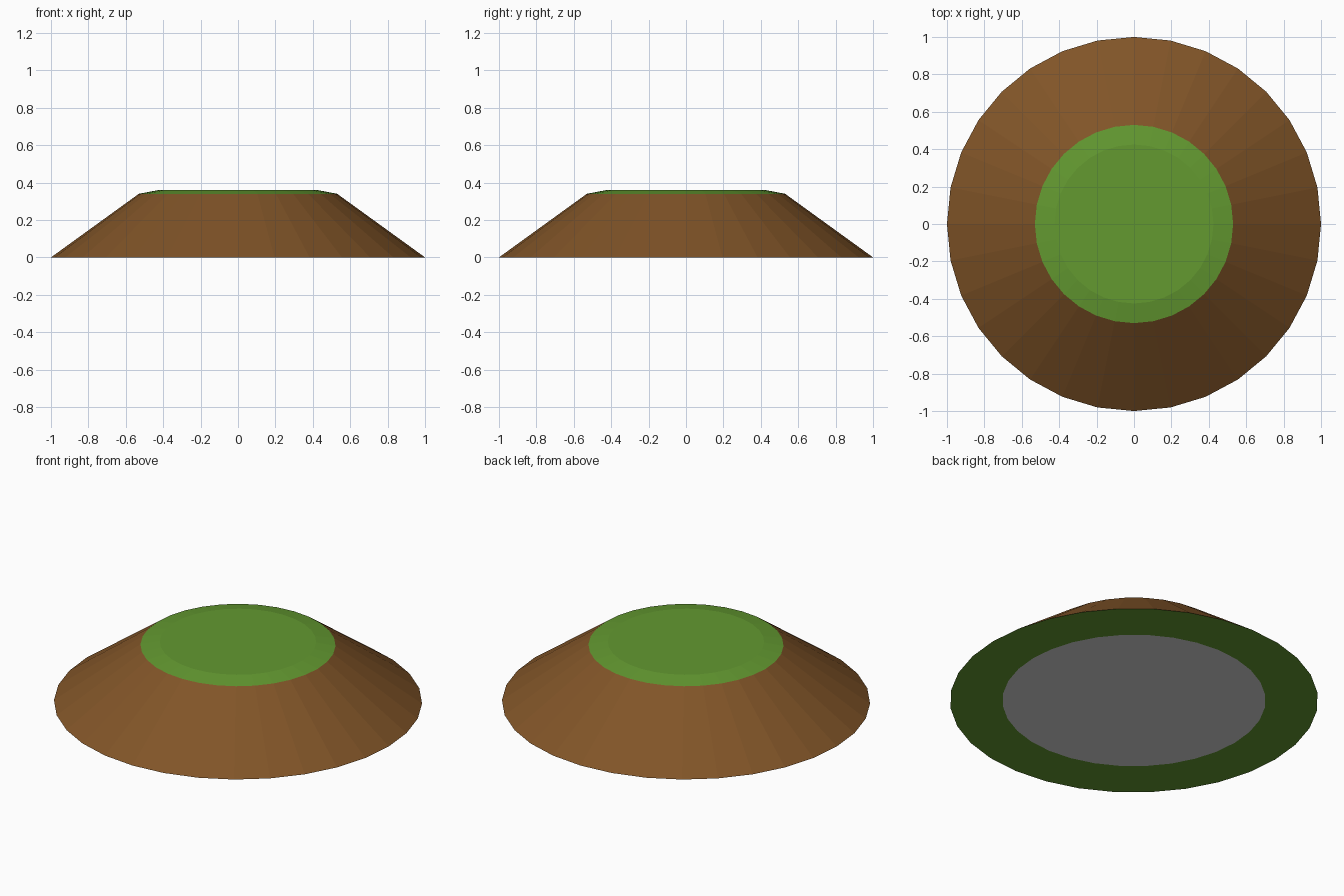
import bpy
import bmesh
from math import cos, sin, tau

cube = bpy.data.objects.get("Cube")
if cube:
    bpy.data.objects.remove(cube, do_unlink=True)

SIDES = 32


def material(name, color):
    mat = bpy.data.materials.new(name)
    mat.use_nodes = True
    mat.diffuse_color = (*color, 1)
    mat.node_tree.nodes["Principled BSDF"].inputs["Base Color"].default_value = (*color, 1)
    return mat


def lathe(name, profile, mat, cap_start=False, cap_end=False):
    """Spin (radius, height) points around z; faces point outward."""
    bm = bmesh.new()
    angles = [tau * i / SIDES for i in range(SIDES)]
    rings = [[bm.verts.new((r * cos(a), r * sin(a), z)) for a in angles]
             for r, z in profile]
    for low, high in zip(rings, rings[1:]):
        for i in range(SIDES):
            j = (i + 1) % SIDES
            bm.faces.new((low[i], low[j], high[j], high[i]))
    if cap_start:
        bm.faces.new(rings[0][::-1])
    if cap_end:
        bm.faces.new(rings[-1])
    mesh = bpy.data.meshes.new(name)
    bm.to_mesh(mesh)
    bm.free()
    mesh.materials.append(mat)
    obj = bpy.data.objects.new(name, mesh)
    bpy.context.collection.objects.link(obj)
    return obj


grass = material("grass green", (0.125, 0.32, 0.03))
earth = material("earth brown", (0.22, 0.09, 0.021))
stone = material("base grey", (0.65, 0.65, 0.65))

# Sloping earth side
lathe("earth_slope", [(1, 0), (0.53, 0.34)], earth)

# Grassy top with a shallow bevelled rim
lathe("grass_top", [(0.53, 0.34), (0.425, 0.36)], grass, cap_end=True)

# Flat underside: green ring around a grey disc
lathe("underside_ring", [(0.715, 0), (1, 0)], grass)
lathe("underside_disc", [(0.715, 0)], stone, cap_start=True)
